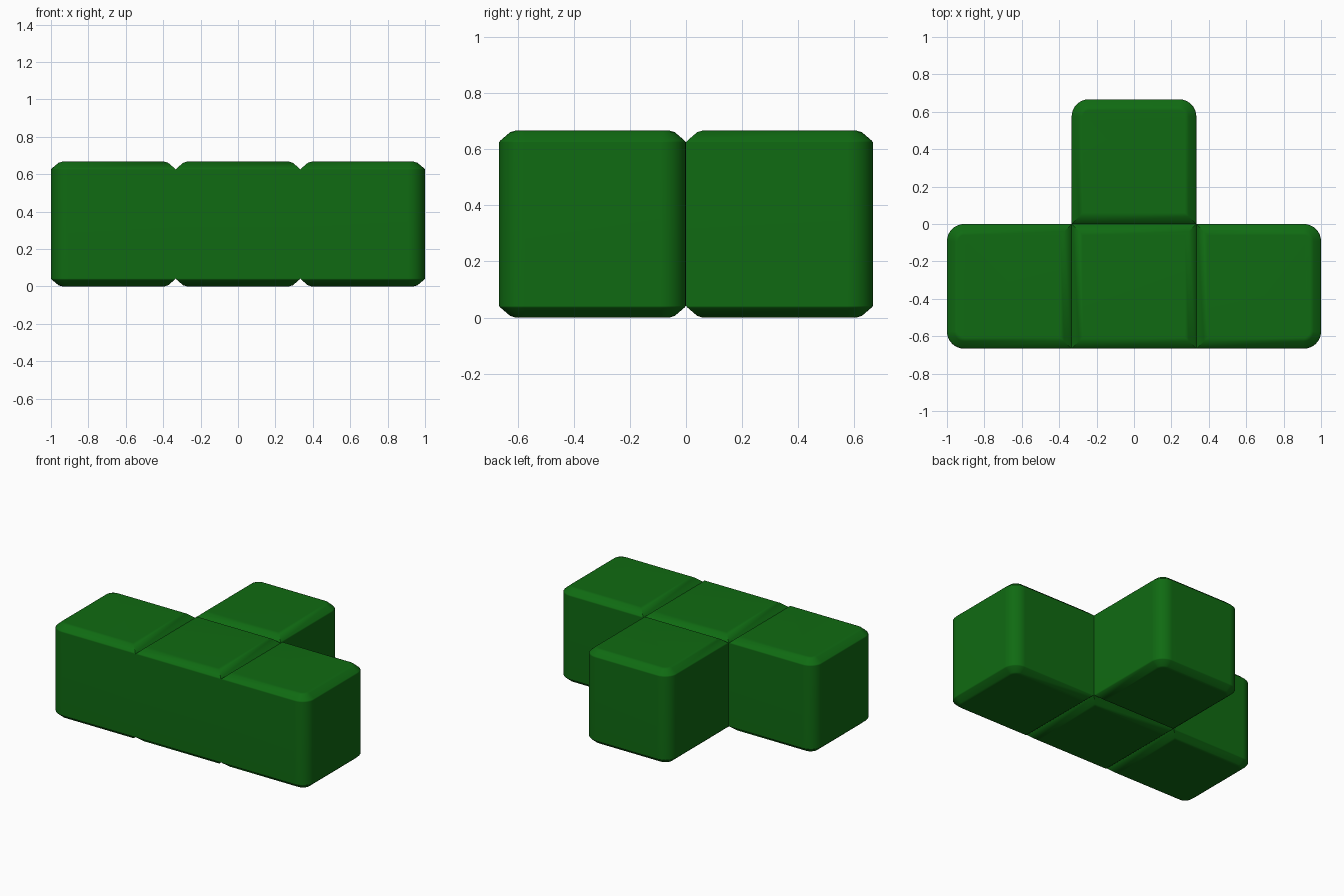
import bpy, bmesh, math

if "Cube" in bpy.data.objects:
    bpy.data.objects.remove(bpy.data.objects["Cube"])

H = 1 / 3            # half size of one cube
R = 0.092            # radius of the outer upright corners
ARC = 8              # segments per rounded corner
TOP = 2 * H

# Soft chamfer: (inset, height), mirrored for the upper edge
EDGE = [(0.06, 0.0), (0.04, 0.006), (0.006, 0.035), (0.0, 0.042)]
PROFILE = EDGE + [(d, TOP - z) for d, z in reversed(EDGE)]

# Corners in counter-clockwise order
CORNERS = [(1, 1), (-1, 1), (-1, -1), (1, -1)]

# Each cube: centre and the corners that are rounded
CUBES = [
    ((-2 * H, -H), [(-1, 1), (-1, -1)]),
    ((0, -H), []),
    ((2 * H, -H), [(1, 1), (1, -1)]),
    ((0, H), [(1, 1), (-1, 1)]),
]
SEAMS = [(-H, -H), (H, -H), (0, 0)]   # midpoints of the joined walls


def outline(centre, rounded, inset):
    pts = []
    for i, (sx, sy) in enumerate(CORNERS):
        if (sx, sy) in rounded:
            for k in range(ARC + 1):
                a = math.pi / 2 * (i + k / ARC)
                pts.append((centre[0] + sx * (H - R) + (R - inset) * math.cos(a),
                            centre[1] + sy * (H - R) + (R - inset) * math.sin(a)))
        else:
            pts.append((centre[0] + sx * (H - inset), centre[1] + sy * (H - inset)))
    return pts


def add_cube(bm, centre, rounded):
    rings = [[bm.verts.new((x, y, z)) for x, y in outline(centre, rounded, d)]
             for d, z in PROFILE]
    n = len(rings[0])
    bm.faces.new(list(reversed(rings[0])))
    bm.faces.new(rings[-1])
    for level, (low, high) in enumerate(zip(rings, rings[1:])):
        for i in range(n):
            j = (i + 1) % n
            mid = (low[i].co + low[j].co) / 2
            wall = level == len(EDGE) - 1
            # Leave out hidden walls between joined cubes
            if wall and any(math.dist(mid.xy, s) < 1e-3 for s in SEAMS):
                continue
            bm.faces.new((low[i], low[j], high[j], high[i]))


# T-shaped block of four joined cubes
bm = bmesh.new()
for centre, rounded in CUBES:
    add_cube(bm, centre, rounded)
bmesh.ops.remove_doubles(bm, verts=bm.verts, dist=1e-4)
mesh = bpy.data.meshes.new("t_block")
bm.to_mesh(mesh)
bm.free()
block = bpy.data.objects.new("t_block", mesh)
bpy.context.collection.objects.link(block)

green = bpy.data.materials.new("dark_green")
green.diffuse_color = (0.005, 0.145, 0.006, 1)
green.use_nodes = True
green.node_tree.nodes["Principled BSDF"].inputs["Base Color"].default_value = green.diffuse_color
mesh.materials.append(green)

# Smooth bevels, crisp seams, flat large faces
bpy.context.view_layer.objects.active = block
block.select_set(True)
bpy.ops.object.shade_smooth_by_angle(angle=math.radians(45))
weighted = block.modifiers.new("flat_faces", 'WEIGHTED_NORMAL')
weighted.keep_sharp = True
